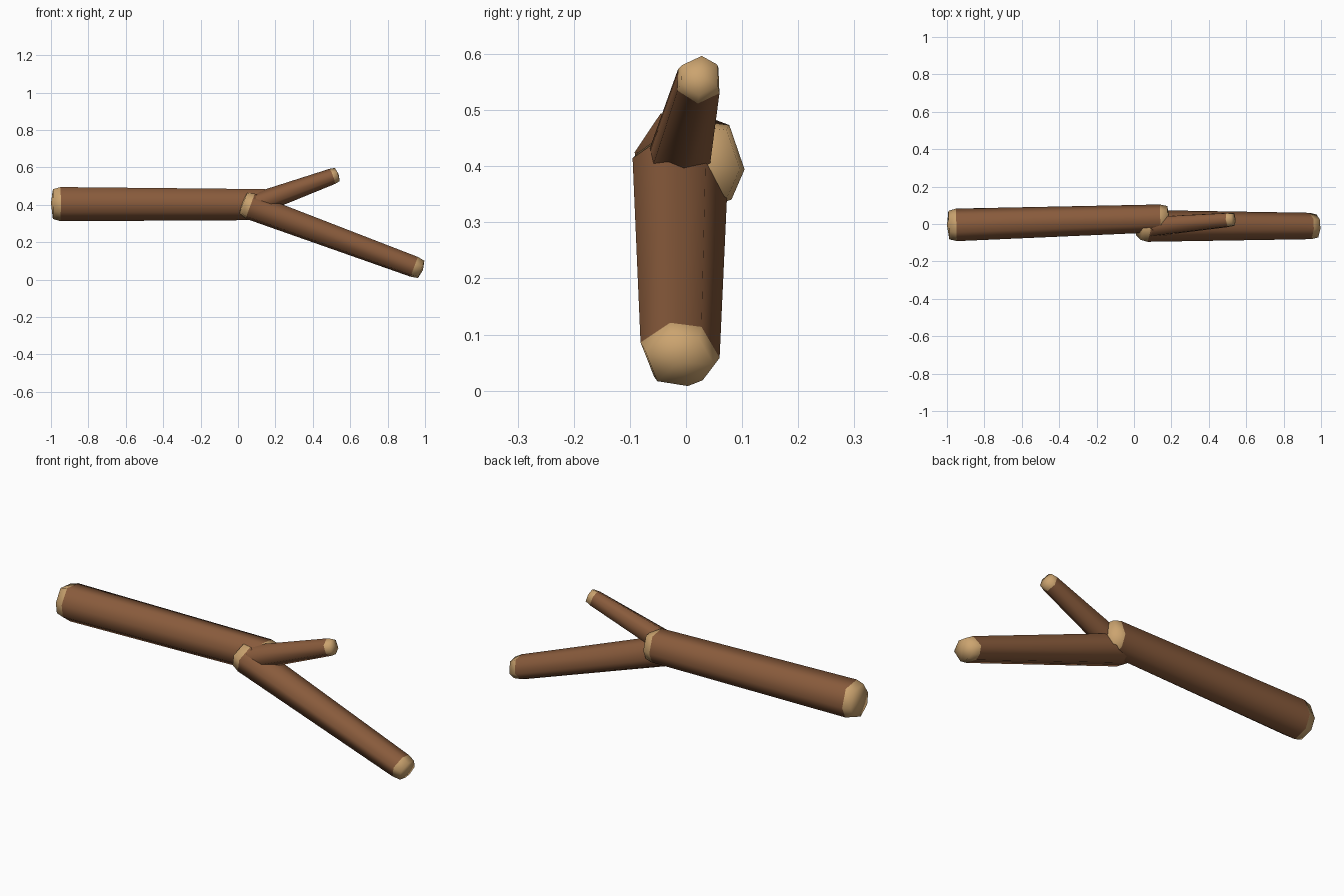
import bpy, bmesh
from math import sin, cos, radians
from mathutils import Vector

if "Cube" in bpy.data.objects:
    bpy.data.objects.remove(bpy.data.objects["Cube"])


def material(name, color):
    m = bpy.data.materials.new(name)
    m.diffuse_color = color
    m.use_nodes = True
    m.node_tree.nodes["Principled BSDF"].inputs["Base Color"].default_value = m.diffuse_color
    return m


BARK = material("bark", (0.25, 0.105, 0.045, 1))
CUT = material("cut_wood", (0.60, 0.37, 0.16, 1))


def log(name, p0, p1, r0, r1, angles, cap):
    """Tapered log with irregular section; p0/p1 are bark ends, r = (side, up) radii."""
    p0, p1 = Vector(p0), Vector(p1)
    axis = (p1 - p0).normalized()
    side = Vector((0, 0, 1)).cross(axis).normalized()
    up = axis.cross(side)
    bm = bmesh.new()

    def ring(c, r, k):
        return [bm.verts.new(c + side * (cos(radians(a)) * r[0] * k)
                             + up * (sin(radians(a)) * r[1] * k)) for a in angles]

    rings = [ring(p0 - axis * cap * 0.8, r0, 0.87), ring(p0, r0, 1),
             ring(p1, r1, 1), ring(p1 + axis * cap * 0.8, r1, 0.87)]
    n = len(angles)
    # bark sides and bevelled cap rims
    for k in range(3):
        a, b = rings[k], rings[k + 1]
        for i in range(n):
            j = (i + 1) % n
            f = bm.faces.new((a[i], a[j], b[j], b[i]))
            f.material_index = 0 if k == 1 else 1
    # shallow domed cap centres
    for c, r in ((p0 - axis * cap, rings[0]), (p1 + axis * cap, rings[3])):
        tip = bm.verts.new(c)
        for i in range(n):
            bm.faces.new((tip, r[i], r[(i + 1) % n])).material_index = 1
    bmesh.ops.recalc_face_normals(bm, faces=bm.faces[:])
    # smooth within bark and caps, sharp where they meet
    for f in bm.faces:
        f.smooth = True
    for e in bm.edges:
        e.smooth = len({f.material_index for f in e.link_faces}) == 1
    me = bpy.data.meshes.new(name)
    bm.to_mesh(me)
    bm.free()
    me.materials.append(BARK)
    me.materials.append(CUT)
    ob = bpy.data.objects.new(name, me)
    bpy.context.collection.objects.link(ob)
    return ob


# thick trunk
log("trunk", (-0.95, -0.005, 0.408), (0.14, 0.03, 0.405), (0.088, 0.097), (0.075, 0.088),
    (-150, -98, -47, -7, 51, 117, 170), 0.05)
# long lower fork
log("long_branch", (0.065, -0.012, 0.392), (0.942, -0.012, 0.068), (0.088, 0.073), (0.073, 0.058),
    (-128, -76, -49, -10, 57, 103, 161), 0.05)
# short upper twig
log("short_branch", (0.10, -0.012, 0.405), (0.505, 0.023, 0.552), (0.060, 0.060), (0.043, 0.043),
    (-155, -94, -33, 34, 84, 148), 0.035)
